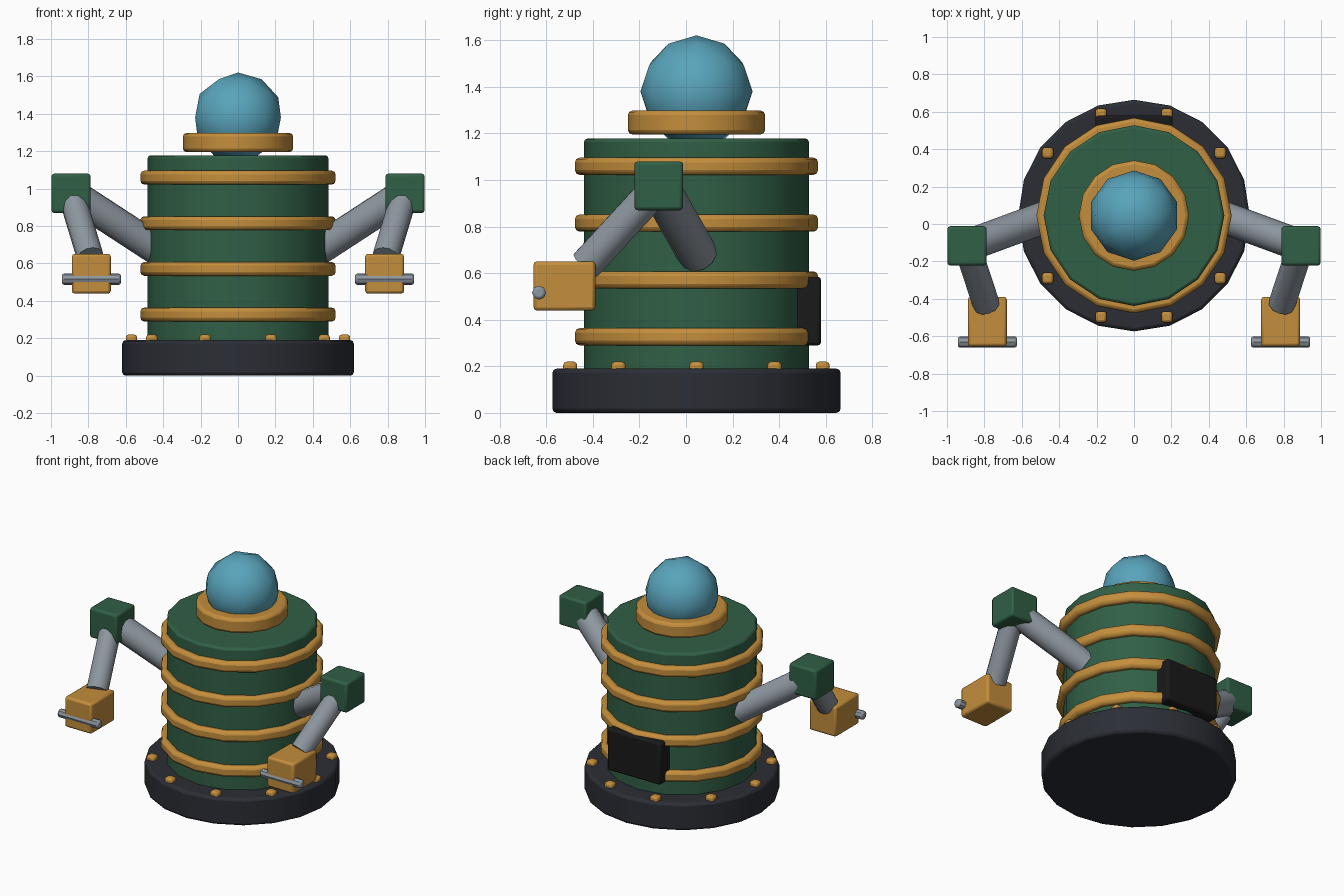
import bpy
import math
from mathutils import Vector

if "Cube" in bpy.data.objects:
    bpy.data.objects.remove(bpy.data.objects["Cube"])

CY = 0.045  # y of the body axis


def material(name, rgb):
    m = bpy.data.materials.new(name)
    m.diffuse_color = (*rgb, 1)
    m.use_nodes = True
    m.node_tree.nodes["Principled BSDF"].inputs["Base Color"].default_value = m.diffuse_color
    return m


GREEN = material("green_paint", (0.03, 0.115, 0.06))
GOLD = material("brass", (0.55, 0.27, 0.045))
DARK = material("dark_iron", (0.024, 0.027, 0.036))
BLACK = material("black_panel", (0.01, 0.01, 0.011))
BLUE = material("blue_dome", (0.1, 0.37, 0.5))
STEEL = material("steel", (0.27, 0.31, 0.35))


def finish(name, mat, bevel=0.0):
    ob = bpy.context.object
    ob.name = name
    ob.data.materials.append(mat)
    if bevel:
        mod = ob.modifiers.new("soft_edges", 'BEVEL')
        mod.width = bevel
        mod.segments = 2
        mod.limit_method = 'ANGLE'
        mod.angle_limit = math.radians(50)
    bpy.ops.object.shade_smooth_by_angle(angle=math.radians(35))
    return ob


def box(name, loc, size, mat, bevel=0.015):
    bpy.ops.mesh.primitive_cube_add(size=1, location=loc)
    bpy.context.object.scale = size
    bpy.ops.object.transform_apply(location=False, rotation=False, scale=True)
    return finish(name, mat, bevel)


def drum(name, r, z0, z1, sides, mat, bevel=0.015):
    bpy.ops.mesh.primitive_cylinder_add(vertices=sides, radius=r, depth=z1 - z0,
                                        location=(0, CY, (z0 + z1) / 2))
    return finish(name, mat, bevel)


def rod(name, a, b, r, sides, mat, bevel=0.0):
    a, b = Vector(a), Vector(b)
    d = b - a
    bpy.ops.mesh.primitive_cylinder_add(vertices=sides, radius=r, depth=d.length,
                                        location=(a + b) / 2,
                                        rotation=d.to_track_quat('Z', 'Y').to_euler())
    return finish(name, mat, bevel)


# Base with ten bolts
drum("base", 0.619, 0, 0.19, 20, DARK, 0.018)
for i in range(10):
    a = i * math.tau / 10
    box(f"base_bolt_{i + 1}", (0.57 * math.cos(a), CY + 0.57 * math.sin(a), 0.19),
        (0.06, 0.06, 0.06), GOLD, 0.015)

# Barrel body with four hoops
drum("body", 0.483, 0.17, 1.178, 16, GREEN)
for i in range(4):
    z = 0.327 + i * 0.244
    drum(f"body_hoop_{i + 1}", 0.522, z - 0.037, z + 0.037, 16, GOLD, 0.02)

# Rear panel
box("back_panel", (0, 0.52, 0.437), (0.41, 0.12, 0.295), BLACK)

# Domed head in a collar
drum("collar", 0.295, 1.195, 1.298, 16, GOLD, 0.02)
bpy.ops.mesh.primitive_ico_sphere_add(subdivisions=2, radius=0.241, location=(0, CY, 1.38))
finish("head_dome", BLUE)
bpy.ops.object.shade_smooth()

# Arms, one per side
for s, side in ((-1, "left"), (1, "right")):
    elbow = (s * 0.893, -0.117, 0.975)
    rod(f"{side}_upper_arm", (s * 0.44, 0.05, 0.68), elbow, 0.086, 12, STEEL)
    box(f"{side}_elbow", elbow, (0.21, 0.21, 0.21), GREEN)
    rod(f"{side}_forearm", elbow, (s * 0.79, -0.43, 0.635), 0.072, 12, STEEL)
    box(f"{side}_hand", (s * 0.784, -0.522, 0.545), (0.208, 0.265, 0.212), GOLD)
    rod(f"{side}_grip_bar", (s * 0.626, -0.631, 0.516), (s * 0.942, -0.631, 0.516),
        0.03, 8, STEEL, 0.012)
